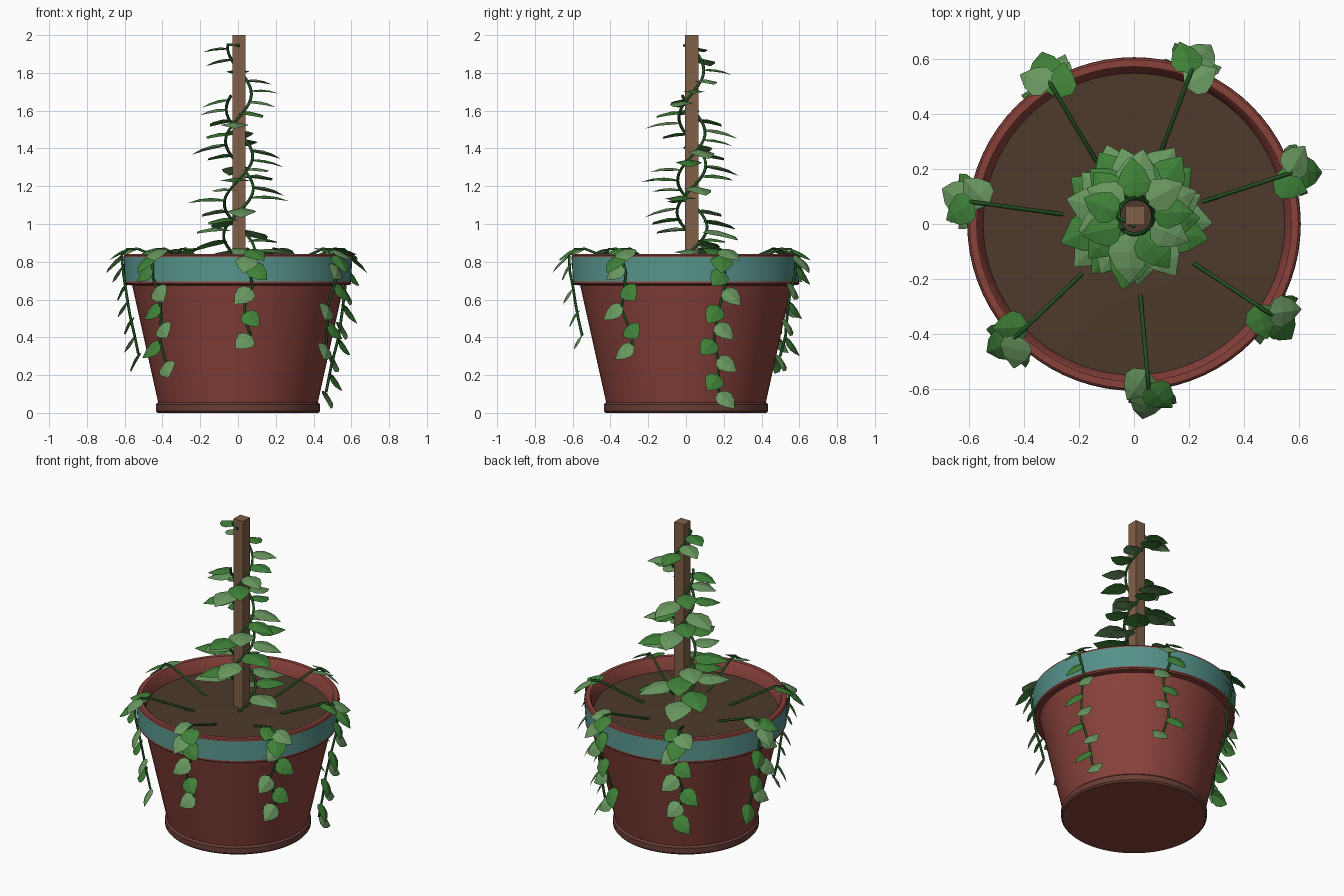
import bpy, bmesh, math, random
from mathutils import Vector

if "Cube" in bpy.data.objects:
    bpy.data.objects.remove(bpy.data.objects["Cube"])

random.seed(4)
UP = Vector((0, 0, 1))


def material(name, rgb):
    m = bpy.data.materials.new(name)
    m.diffuse_color = (*rgb, 1)
    m.use_nodes = True
    m.node_tree.nodes["Principled BSDF"].inputs["Base Color"].default_value = m.diffuse_color
    return m


RED = material("red_clay", (0.25, 0.054, 0.044))
FOOT = material("dark_clay", (0.14, 0.047, 0.036))
TEAL = material("teal_glaze", (0.09, 0.28, 0.25))
SOIL = material("soil_brown", (0.075, 0.042, 0.025))
WOOD = material("stake_wood", (0.215, 0.115, 0.065))
STEM = material("stem_green", (0.015, 0.075, 0.015))
LEAF = material("leaf_green", (0.05, 0.22, 0.04))
PALE = material("pale_leaf_green", (0.14, 0.31, 0.115))


def add_object(name, bm, mats):
    mesh = bpy.data.meshes.new(name)
    bm.to_mesh(mesh)
    bm.free()
    ob = bpy.data.objects.new(name, mesh)
    bpy.context.collection.objects.link(ob)
    for m in mats:
        mesh.materials.append(m)
    return ob


def select(ob):
    bpy.ops.object.select_all(action='DESELECT')
    ob.select_set(True)
    bpy.context.view_layer.objects.active = ob


def lathe(name, profile, mats, rule, sides=72):
    """Turn (r, z) points round z; rule(r, z) of a face gives its material."""
    bm = bmesh.new()
    rings = []
    for r, z in profile:
        if r == 0:
            rings.append([bm.verts.new((0, 0, z))] * sides)
        else:
            rings.append([bm.verts.new((r * math.cos(2 * math.pi * i / sides),
                                        r * math.sin(2 * math.pi * i / sides), z))
                          for i in range(sides)])
    for k in range(len(rings) - 1):
        a, b = rings[k], rings[k + 1]
        r = (profile[k][0] + profile[k + 1][0]) / 2
        z = (profile[k][1] + profile[k + 1][1]) / 2
        for i in range(sides):
            j = (i + 1) % sides
            vs = list(dict.fromkeys([a[i], a[j], b[j], b[i]]))
            bm.faces.new(vs).material_index = rule(r, z)
    ob = add_object(name, bm, mats)
    select(ob)
    bpy.ops.object.shade_smooth_by_angle(angle=math.radians(35))
    return ob


def tube(name, points, radius):
    cu = bpy.data.curves.new(name, 'CURVE')
    cu.dimensions = '3D'
    cu.bevel_depth = radius
    cu.bevel_resolution = 1
    cu.use_fill_caps = True
    sp = cu.splines.new('POLY')
    sp.points.add(len(points) - 1)
    for p, co in zip(sp.points, points):
        p.co = (*co, 1)
    cu.materials.append(STEM)
    ob = bpy.data.objects.new(name, cu)
    bpy.context.collection.objects.link(ob)
    select(ob)
    bpy.ops.object.convert(target='MESH')


def add_leaf(bm, base, direction, normal, length, width, mat, droop=0.15):
    """Spade-shaped leaf folded along its midrib, tip bent down."""
    d = direction.normalized()
    side = d.cross(normal).normalized()
    n = side.cross(d)
    rows = []
    for t, w in ((0, 0.08), (0.14, 0.4), (0.38, 0.5), (0.7, 0.34), (1, 0.02)):
        mid = base + d * (t * length) + n * (length * (0.15 * t - (droop + 0.15) * t * t))
        off, fold = side * (w * width), n * (-0.2 * w * width)
        rows.append([bm.verts.new(mid + o) for o in (fold - off, Vector(), fold + off)])
    for a, b in zip(rows, rows[1:]):
        for i in (0, 1):
            bm.faces.new((a[i], a[i + 1], b[i + 1], b[i])).material_index = mat


# Pot: foot ring, tapered wall, lower bead, glazed band, rim, inner wall
pot_profile = [(0, 0), (0.425, 0), (0.434, 0.01), (0.434, 0.045), (0.423, 0.056),
               (0.560, 0.675), (0.592, 0.678), (0.600, 0.686), (0.598, 0.695),
               (0.606, 0.825), (0.604, 0.834), (0.597, 0.840), (0.572, 0.840),
               (0.564, 0.832), (0.545, 0.745)]


def pot_rule(r, z):
    if 0.001 < z < 0.054:
        return 1
    return 2 if 0.7 < z < 0.828 and r > 0.6 else 0


lathe("pot", pot_profile, [RED, FOOT, TEAL], pot_rule)

# Soil, very slightly domed
lathe("soil", [(0.549, 0.758), (0.3, 0.764), (0, 0.768)], [SOIL], lambda r, z: 0)

# Square stake
PX, PY = 0.005, 0.031
bm = bmesh.new()
bmesh.ops.create_cube(bm, size=1)
for v in bm.verts:
    v.co = (PX + v.co.x * 0.07, PY + v.co.y * 0.07, 1.37 + v.co.z * 1.26)
add_object("stake", bm, [WOOD])

# Two climbing vines winding round the stake, with leaves
PITCH = 0.5


def helix(z, z_right):
    a = 2 * math.pi * (z - z_right) / PITCH
    r = 0.085 - 0.025 * (z - 0.76) / 1.2
    out = Vector((math.cos(a), math.sin(a), 0))
    return Vector((PX, PY, z)) + out * r, out


for name, z_right, top in (("climbing_vine_a", 1.69, 1.95), ("climbing_vine_b", 1.36, 1.68)):
    n = int((top - 0.76) * 60)
    pts = [helix(0.76 + (top - 0.76) * i / n, z_right)[0] for i in range(n + 1)]
    if top > 1.9:
        pts.append(Vector((PX, PY - 0.04, 1.945)))   # tip tucked through the stake
    tube(name, pts, 0.008)
    bm = bmesh.new()
    count = round((top - 0.86) / 0.056)
    for i in range(count + 1):
        z = 0.86 + (top - 0.88) * i / count
        p, out = helix(z, z_right)
        tangent = UP.cross(out)
        f = (z - 0.86) / 1.1
        d = out + tangent * random.uniform(-0.5, 0.5) + UP * random.uniform(-0.12, 0.16)
        length = (0.205 - 0.06 * f) * random.uniform(0.88, 1.1)
        add_leaf(bm, p, d, UP, length, length * 0.85, i % 2, 0.2)
    add_object(name + "_leaves", bm, [PALE, LEAF])

# Seven trailing vines that climb over the rim and hang down the wall
ends = (0.11, 0.30, 0.30, 0.31, 0.27, 0.41, 0.36)
for k, z_end in enumerate(ends):
    a = math.radians(18 + k * 360 / 7)
    out = Vector((math.cos(a), math.sin(a), 0))
    tan = UP.cross(out)

    def at(r, z, s=0.0):
        return out * r + tan * s + UP * z

    pts = [at(0.26, 0.762), at(0.40, 0.815), at(0.535, 0.868), at(0.59, 0.868), at(0.622, 0.835)]
    steps = 5
    hang = []
    for i in range(1, steps + 1):
        z = 0.835 + (z_end - 0.835) * i / steps
        r = min(0.622, 0.495 + (z - 0.1) * 0.19)
        hang.append(at(r, z, 0.025 * math.sin(i * 1.7 + k)))
    tube("trailing_vine_%d" % (k + 1), pts + hang, 0.0075)

    bm = bmesh.new()
    # leaves lying over the rim
    for i, (p, s) in enumerate(((pts[2], -0.75), (pts[3], 0.8), (pts[4], -0.35))):
        add_leaf(bm, p, out + tan * s - UP * (0.1 + 0.35 * i), UP + out * 0.5,
                 0.13, 0.122, (i + k) % 2)
    # leaves hanging outside, alternating left and right
    m = max(4, round((0.78 - z_end) / 0.085))
    chain = [pts[4]] + hang
    for i in range(m):
        f = (0.6 + i * (steps - 0.6) / (m - 1))
        j = min(int(f), steps - 1)
        p = chain[j].lerp(chain[j + 1], f - j)
        s = 0.85 if (i + k) % 2 else -0.85
        d = out * 0.55 + tan * s * random.uniform(0.7, 1.1) - UP * 0.65
        add_leaf(bm, p, d, out + UP * 0.6, 0.125 * random.uniform(0.9, 1.08), 0.108,
                 (i + k // 2) % 2)
    add_object("trailing_leaves_%d" % (k + 1), bm, [LEAF, PALE])
